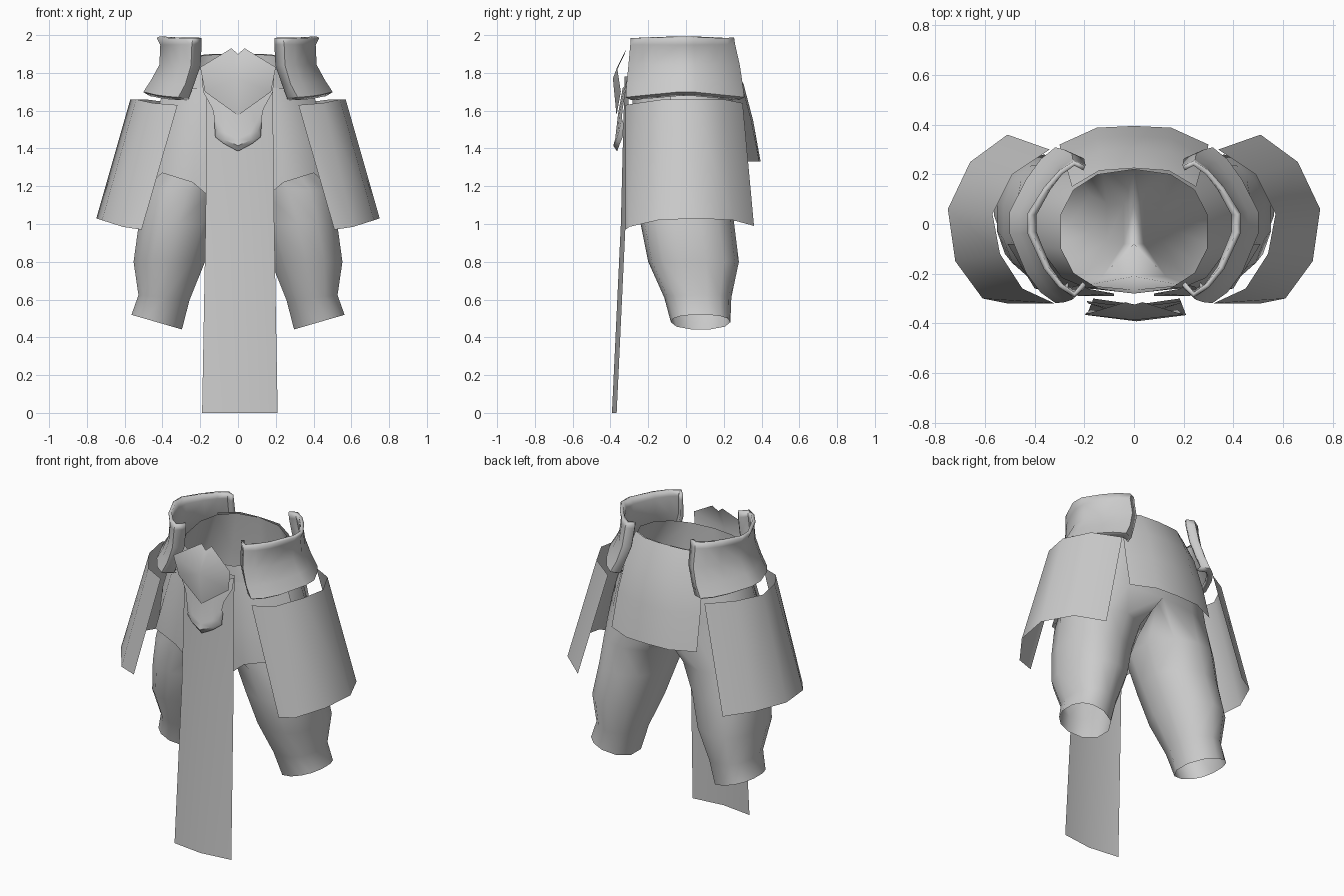
import bpy, bmesh, math

if "Cube" in bpy.data.objects:
    bpy.data.objects.remove(bpy.data.objects["Cube"])

grey = bpy.data.materials.new("plain_grey")
grey.diffuse_color = (0.6, 0.6, 0.6, 1)
grey.use_nodes = True
grey.node_tree.nodes["Principled BSDF"].inputs["Base Color"].default_value = grey.diffuse_color


def finish(name, bm, angle=40, thick=0.0, shift=0.0):
    """Turn a right-hand half into a mirrored, smooth-shaded object."""
    bmesh.ops.recalc_face_normals(bm, faces=bm.faces)
    me = bpy.data.meshes.new(name)
    bm.to_mesh(me)
    bm.free()
    me.materials.append(grey)
    ob = bpy.data.objects.new(name, me)
    bpy.context.collection.objects.link(ob)
    bpy.ops.object.select_all(action='DESELECT')
    ob.select_set(True)
    bpy.context.view_layer.objects.active = ob
    bpy.ops.object.shade_smooth_by_angle(angle=math.radians(angle))
    if thick:
        s = ob.modifiers.new("thickness", 'SOLIDIFY')
        s.thickness = thick
        s.offset = 0
    m = ob.modifiers.new("mirror", 'MIRROR')
    m.use_clip = True
    m.merge_threshold = 0.002
    ob.location.x = shift
    return ob


def loft(name, rings, angle=40, thick=0.0, shift=0.0):
    """Skin a stack of open point rows."""
    bm = bmesh.new()
    rows = [[bm.verts.new(p) for p in r] for r in rings]
    for a, b in zip(rows, rows[1:]):
        for i in range(len(a) - 1):
            bm.faces.new((a[i], a[i + 1], b[i + 1], b[i]))
    return finish(name, bm, angle, thick, shift)


def arc(x0, x1, y0, y1, z, n=8, power=0.85, tilt_y=0.0):
    """Half loop from front to back, bulging from x0 out to x1."""
    out = []
    for i in range(n):
        a = math.pi * (i / (n - 1) - 0.5)
        c, s = max(math.cos(a), 0), math.sin(a)
        x = x0 + (x1 - x0) * c ** power
        y = (y0 + y1) / 2 + (y1 - y0) / 2 * math.copysign(abs(s) ** power, s)
        out.append((x, y, z + tilt_y * y))
    return out


# Waist tube, open at the top, running into two open trouser legs
bm = bmesh.new()
waist = [arc(0, .30, -.28, .22, 1.86, tilt_y=.18),
         arc(0, .41, -.28, .25, 1.64),
         arc(0, .46, -.275, .26, 1.48),
         arc(0, .485, -.265, .26, 1.38)]
rows = [[bm.verts.new(p) for p in r] for r in waist]
for a, b in zip(rows, rows[1:]):
    for i in range(7):
        bm.faces.new((a[i], a[i + 1], b[i + 1], b[i]))
prev = rows[-1]
for k in range(1, 5):
    prev.append(bm.verts.new((0, .26 * math.cos(math.pi * k / 5), 1.38)))
# inner x, outer x, front y, back y, height, sideways slope of the loop
for xi, xo, yf, yb, z, slope in [(.03, .50, -.26, .26, 1.18, 0),
                                 (.10, .53, -.24, .255, 1.0, 0),
                                 (.165, .557, -.20, .28, .80, 0),
                                 (.25, .53, -.115, .24, .61, .1),
                                 (.29, .567, -.08, .235, .48, .29)]:
    xm = (xi + xo) / 2
    pts = arc(xm, xo, yf, yb, z)
    for k in range(1, 5):
        a = math.pi / 2 + math.pi * k / 5
        pts.append((xm + (xm - xi) * math.cos(a),
                    (yf + yb) / 2 + (yb - yf) / 2 * math.sin(a), z))
    cur = [bm.verts.new((x, y, h + slope * (x - xm))) for x, y, h in pts]
    for i in range(12):
        j = (i + 1) % 12
        bm.faces.new((prev[i], prev[j], cur[j], cur[i]))
    prev = cur
finish("trousers", bm, 60)

# Cloth layer over the front of each thigh
loft("thigh_cloth", [
    [(.08, -.280, 1.72), (.18, -.262, 1.72), (.29, -.215, 1.72), (.39, -.08, 1.72)],
    [(.08, -.290, 1.45), (.22, -.29, 1.45), (.35, -.255, 1.45), (.475, -.08, 1.45)],
    [(.10, -.278, 1.10), (.24, -.285, 1.22), (.40, -.26, 1.27), (.51, -.08, 1.18)]], 60)

# Flared plates hanging beside the thighs
top = [(.32, -.32, 1.63), (.45, -.26, 1.64), (.54, -.12, 1.66),
       (.57, .04, 1.66), (.49, .20, 1.66), (.34, .30, 1.64)]
low = [(.51, -.32, .97), (.61, -.30, .985), (.72, -.15, 1.02),
       (.75, .06, 1.03), (.66, .25, 1.02), (.51, .36, .99)]
loft("side_plate", [top, low], 60)


def guard_row(z, rise, xi, xb, xo, yf, yb):
    """One level of a hip guard: angled border, curved side, angled border."""
    row = [(xi, yf + .045, z)]
    for fx, fy in [(0, -1), (.30, -.87), (.62, -.62), (.98, -.12),
                   (.98, .16), (.62, .58), (.30, .85), (0, 1)]:
        y = fy * (yb if fy > 0 else -yf)
        row.append((xb + (xo - xb) * fx, y, z + rise * (1 - abs(fy))))
    row.append((xi, yb - .02, z))
    return row


# Concave hip guards with flared lips and turned-in borders
loft("hip_guard", [
    guard_row(1.665, .025, .265, .31, .465, -.285, .275),
    guard_row(1.675, .03, .265, .315, .495, -.31, .30),
    guard_row(1.74, .02, .24, .28, .455, -.305, .29),
    guard_row(1.84, .0, .205, .25, .41, -.295, .275),
    guard_row(1.95, .0, .20, .245, .405, -.285, .25),
    guard_row(1.985, .005, .20, .24, .425, -.285, .245)], 30, .02)

# Flap over the seat
loft("back_flap", [
    [(0, .225, 1.90), (.14, .215, 1.90), (.25, .15, 1.89)],
    [(0, .305, 1.74), (.14, .295, 1.74), (.27, .22, 1.74)],
    [(0, .355, 1.55), (.15, .345, 1.55), (.29, .27, 1.55)],
    [(0, .395, 1.33), (.15, .388, 1.33), (.30, .32, 1.33)]], 50)

# Long cloth strip down the front
loft("front_strip", [
    [(0, -.325, 1.78), (.175, -.30, 1.78)],
    [(0, -.335, 1.40), (.177, -.31, 1.40)],
    [(0, -.345, 1.00), (.182, -.32, 1.00)],
    [(0, -.392, 0), (.20, -.367, 0)]], 30, shift=.01)

# Notched pointed plate on the waist
bm = bmesh.new()
peak = bm.verts.new((0, -.387, 1.77))
rim = [bm.verts.new(p) for p in [
    (0, -.325, 1.90), (.035, -.315, 1.93), (.20, -.365, 1.83),
    (.175, -.345, 1.70), (0, -.368, 1.575)]]
for a, b in zip(rim, rim[1:]):
    bm.faces.new((peak, a, b))
finish("buckle_plate", bm, 50)

# Shield-shaped plate below it, with a raised rim
loft("lower_buckle", [
    [(0, -.335, 1.72), (0, -.36, 1.58), (0, -.375, 1.45), (0, -.385, 1.415), (0, -.365, 1.385)],
    [(.08, -.325, 1.73), (.07, -.35, 1.60), (.065, -.362, 1.48), (.07, -.37, 1.445), (.075, -.35, 1.425)],
    [(.13, -.32, 1.74), (.10, -.34, 1.62), (.095, -.35, 1.53), (.105, -.355, 1.49), (.12, -.335, 1.46)],
    [(.19, -.31, 1.77), (.185, -.32, 1.70), (.135, -.335, 1.61), (.125, -.34, 1.56), (.125, -.33, 1.53)]],
    50)
